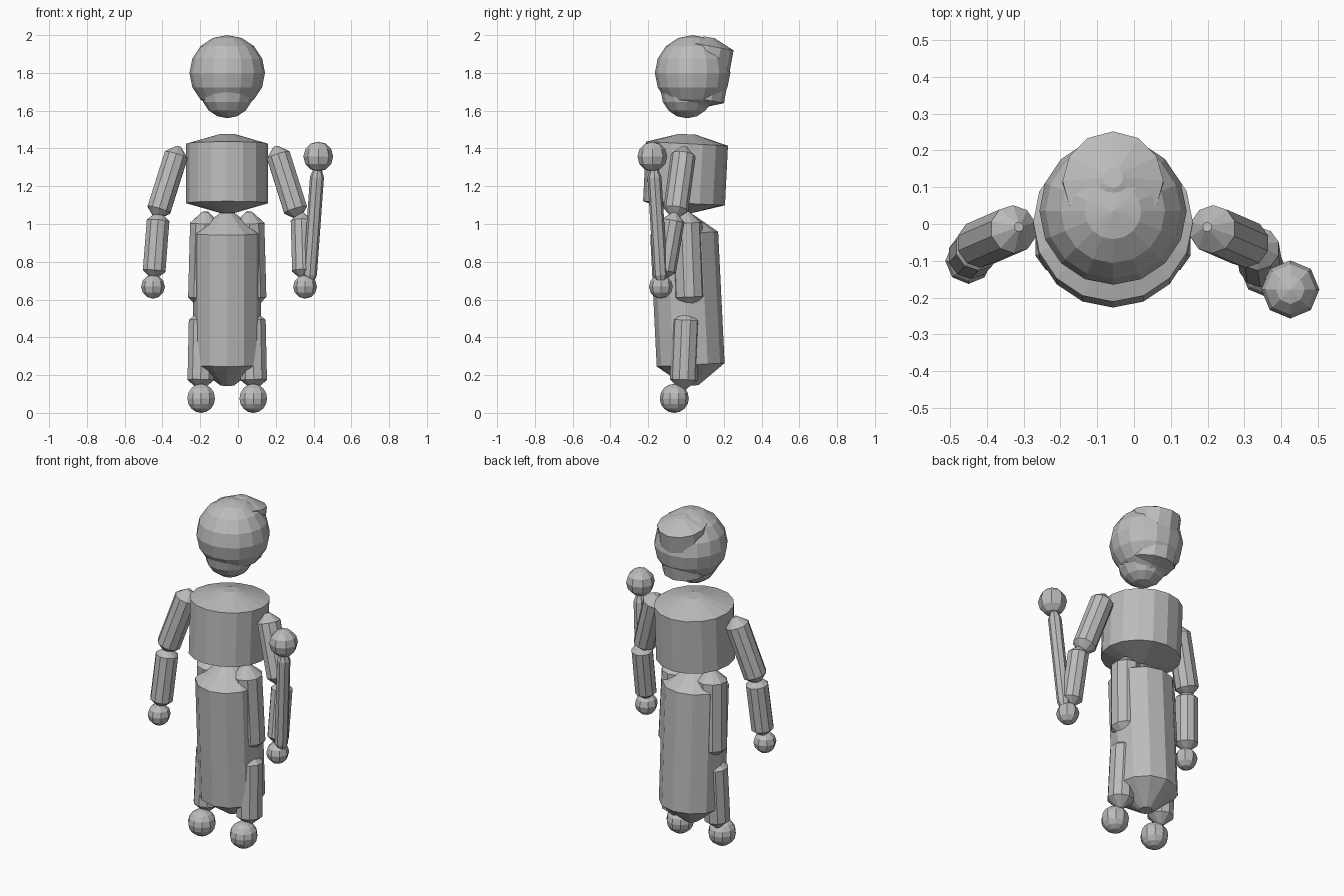
import bpy
import bmesh
from math import pi
from mathutils import Vector, Matrix

cube = bpy.data.objects.get("Cube")
if cube:
    bpy.data.objects.remove(cube)

grey = bpy.data.materials.new("plain_grey")
grey.use_nodes = True
colour = (0.5, 0.5, 0.5, 1)
grey.diffuse_color = colour
grey.node_tree.nodes["Principled BSDF"].inputs["Base Color"].default_value = colour


def finish(name, bm):
    """Turn a bmesh into a flat-shaded grey object."""
    bmesh.ops.recalc_face_normals(bm, faces=bm.faces)
    mesh = bpy.data.meshes.new(name)
    bm.to_mesh(mesh)
    bm.free()
    mesh.materials.append(grey)
    obj = bpy.data.objects.new(name, mesh)
    bpy.context.collection.objects.link(obj)
    return obj


def limb(name, low, high, radius, sides=10):
    """Faceted cylinder between two points, tapering to a small disc at each end."""
    low, high = Vector(low), Vector(high)
    axis = high - low
    turn = Vector((0, 0, 1)).rotation_difference(axis).to_matrix()
    bm = bmesh.new()
    rings = []
    for along, width in ((0, 0.2), (0.12, 1), (0.88, 1), (1, 0.2)):
        ring = []
        for i in range(sides):
            spoke = Matrix.Rotation(2 * pi * i / sides, 3, "Z") @ Vector((0, radius * width, 0))
            ring.append(bm.verts.new(low + axis * along + turn @ spoke))
        rings.append(ring)
    for a, b in zip(rings, rings[1:]):
        for i in range(sides):
            j = (i + 1) % sides
            bm.faces.new((a[i], a[j], b[j], b[i]))
    bm.faces.new(rings[0])
    bm.faces.new(rings[-1])
    return finish(name, bm)


def ball(name, centre, radius, segments=8, rings=6):
    bm = bmesh.new()
    bmesh.ops.create_uvsphere(bm, u_segments=segments, v_segments=rings, radius=radius,
                              matrix=Matrix.Translation(centre))
    return finish(name, bm)


MID = -0.057  # x of the body's own centre line

# Head: skull, jaw and the hair block showing at the back
ball("skull", (MID, 0.035, 1.8), 0.2, 16, 8)
ball("jaw", (MID, 0.005, 1.698), 0.138, 12, 8)
limb("hair", (MID, 0.058, 1.62), (MID, 0.125, 1.988), 0.137, 12)

# Trunk and long robe
limb("torso", (MID, -0.013, 1.06), (MID, 0.008, 1.475), 0.217, 16)
limb("robe", (MID, 0.03, 0.145), (MID, -0.015, 1.06), 0.18, 12)

# Legs, mirrored about the centre line
for side, s in (("left", 1), ("right", -1)):
    limb(side + "_thigh", (MID + s * 0.129, 0.02, 0.55), (MID + s * 0.115, 0, 1.065), 0.084)
    limb(side + "_shin", (MID + s * 0.142, -0.015, 0.125), (MID + s * 0.133, 0.003, 0.54), 0.073)
    ball(side + "_foot", (MID + s * 0.138, -0.062, 0.077), 0.077, 10, 8)
    limb(side + "_upper_arm", (MID + s * 0.376, -0.06, 1.03), (MID + s * 0.256, -0.008, 1.41), 0.066)

# Forearms and hands, posed differently on each side
limb("right_forearm", (-0.447, -0.09, 0.71), (-0.42, -0.06, 1.06), 0.063)
ball("right_hand", (-0.45, -0.1, 0.668), 0.063)
limb("left_forearm", (0.345, -0.12, 0.71), (0.335, -0.06, 1.06), 0.06)
ball("left_hand", (0.355, -0.133, 0.668), 0.063)

# Staff with a ball on top
limb("staff", (0.375, -0.13, 0.65), (0.424, -0.172, 1.33), 0.037, 8)
ball("staff_ball", (0.425, -0.178, 1.357), 0.079)
